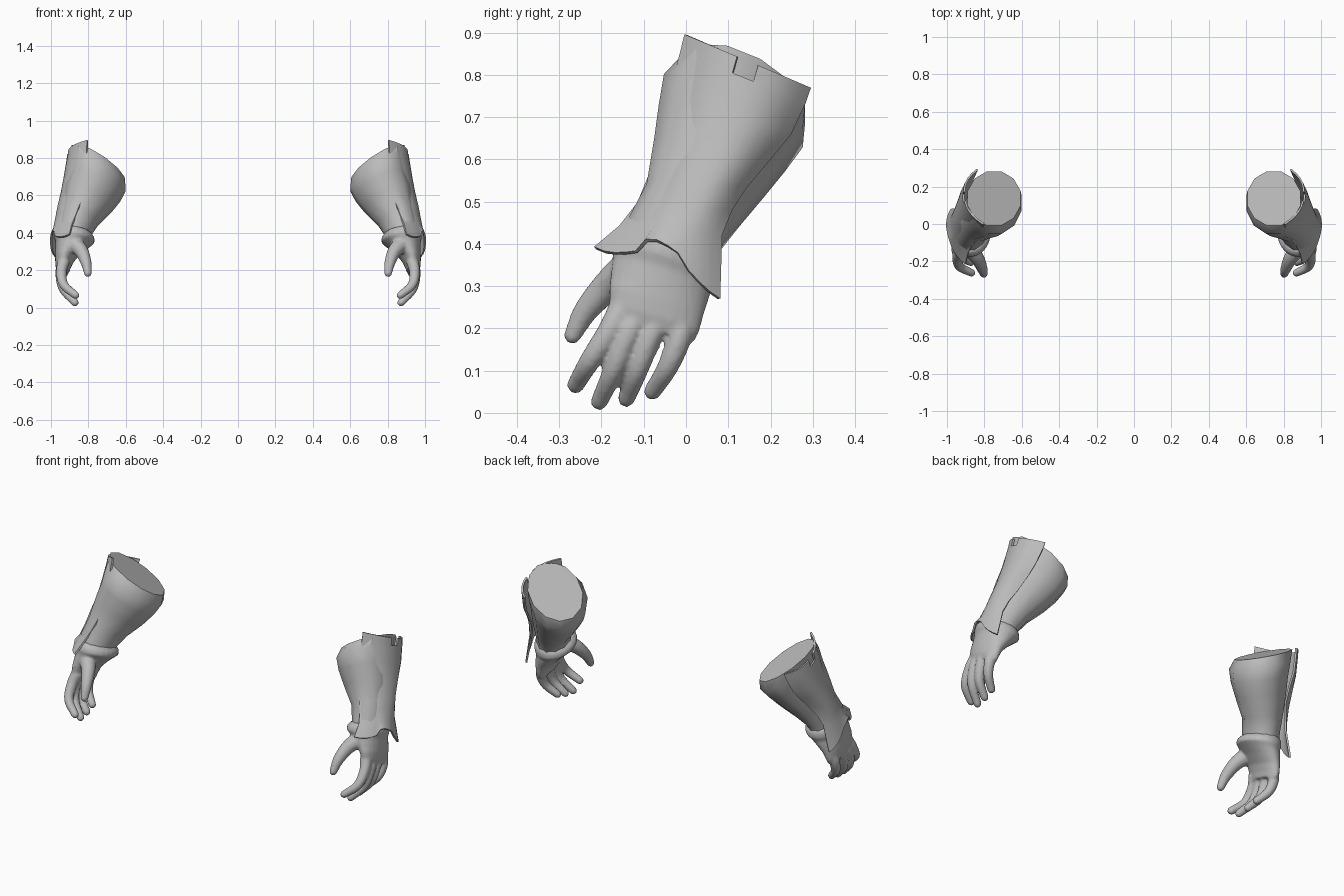
import bpy, bmesh, math
from mathutils import Vector

if "Cube" in bpy.data.objects:
    bpy.data.objects.remove(bpy.data.objects["Cube"])

grey = bpy.data.materials.new("plain_grey")
grey.diffuse_color = (0.5, 0.5, 0.5, 1)
grey.use_nodes = True
grey.node_tree.nodes["Principled BSDF"].inputs["Base Color"].default_value = grey.diffuse_color


def finish(name, bm, mods=(), angle=40):
    """Turn a bmesh into a mirrored, smooth shaded object."""
    bmesh.ops.recalc_face_normals(bm, faces=bm.faces)
    me = bpy.data.meshes.new(name)
    bm.to_mesh(me)
    bm.free()
    me.materials.append(grey)
    ob = bpy.data.objects.new(name, me)
    bpy.context.collection.objects.link(ob)
    bpy.ops.object.select_all(action='DESELECT')
    bpy.context.view_layer.objects.active = ob
    ob.select_set(True)
    for kind, settings in mods:
        m = ob.modifiers.new(kind.title(), kind)
        for k, v in settings.items():
            setattr(m, k, v)
    ob.modifiers.new("Mirror", 'MIRROR').use_mirror_merge = False
    for m in list(ob.modifiers):
        bpy.ops.object.modifier_apply(modifier=m.name)
    bpy.ops.object.shade_smooth_by_angle(angle=math.radians(angle))
    return ob


def loft(bm, rings):
    """Skin a list of point rings and close both ends."""
    loops = [[bm.verts.new(p) for p in r] for r in rings]
    n = len(loops[0])
    for a, b in zip(loops, loops[1:]):
        for i in range(n):
            j = (i + 1) % n
            bm.faces.new((a[i], a[j], b[j], b[i]))
    bm.faces.new(loops[0])
    bm.faces.new(loops[-1])


def slanted(cx, cy, cz, rx, ry, a, b, n):
    """Ellipse seen from above, dropping by a towards the inside, b towards the back."""
    pts = []
    for i in range(n):
        t = 2 * math.pi * (i + 0.5) / n
        dx, dy = rx * math.cos(t), ry * math.sin(t)
        pts.append((cx + dx, cy + dy, cz + a * dx - b * dy))
    return pts


def tube(bm, path, r0, r1, n=12):
    """Tapered finger with a rounded tip, along a smoothed path."""
    p = [Vector(q) for q in path]
    p = [2 * p[0] - p[1]] + p + [2 * p[-1] - p[-2]]
    pts = []
    for k in range(1, len(p) - 2):
        for s in range(4):
            t = s / 4
            pts.append(0.5 * (2 * p[k] + (p[k + 1] - p[k - 1]) * t
                       + (2 * p[k - 1] - 5 * p[k] + 4 * p[k + 1] - p[k + 2]) * t * t
                       + (3 * p[k] - p[k - 1] - 3 * p[k + 1] + p[k + 2]) * t ** 3))
    pts.append(p[-2])
    radii = [r0 + (r1 - r0) * i / (len(pts) - 1) for i in range(len(pts))]
    d = (pts[-1] - pts[-2]).normalized()
    for ang in (30, 55, 78):
        pts.append(p[-2] + d * r1 * math.sin(math.radians(ang)))
        radii.append(r1 * math.cos(math.radians(ang)))
    rings = []
    for i, c in enumerate(pts):
        d = (pts[min(i + 1, len(pts) - 1)] - pts[max(i - 1, 0)]).normalized()
        u = d.cross(Vector((0, 1, 0))).normalized()
        v = d.cross(u)
        rings.append([c + radii[i] * (u * math.cos(2 * math.pi * j / n)
                                      + v * math.sin(2 * math.pi * j / n)) for j in range(n)])
    loft(bm, rings)


# forearm: flat cut at the elbow, narrowing to the wrist
bm = bmesh.new()
loft(bm, [slanted(*r, 12) for r in (
    (.748, .137, .768, .147, .150, .60, .40),
    (.745, .112, .715, .148, .170, .55, .40),
    (.765, .085, .650, .140, .155, .50, .40),
    (.800, .055, .580, .125, .135, .50, .40),
    (.845, .015, .490, .098, .112, .45, .38),
    (.872, -.030, .420, .088, .108, .35, .35),
    (.880, -.045, .370, .085, .108, .20, .30))])
finish("forearm", bm)

# glove: palm with wrist cuff, thumb and four fingers fused together
bm = bmesh.new()
loft(bm, [slanted(*r, .1, .3, 24) for r in (
    (.876, -.040, .405, .088, .108),
    (.874, -.045, .385, .106, .122),
    (.874, -.050, .362, .108, .126),
    (.885, -.055, .338, .090, .118),
    (.902, -.060, .310, .074, .116),
    (.925, -.070, .265, .053, .112),
    (.935, -.075, .225, .042, .107),
    (.936, -.080, .195, .033, .098))])
fingers = (
    ((.930, -.150, .250), (.944, -.180, .195), (.932, -.228, .122), (.868, -.261, .066)),
    ((.932, -.110, .240), (.948, -.137, .185), (.934, -.172, .100), (.872, -.205, .027)),
    ((.934, -.060, .235), (.948, -.085, .180), (.934, -.115, .100), (.878, -.141, .034)),
    ((.930, -.010, .230), (.946, -.018, .170), (.934, -.045, .105), (.885, -.079, .051)))
for path in fingers:
    tube(bm, path, .033, .021)
tube(bm, ((.875, -.135, .340), (.836, -.185, .300), (.812, -.238, .240), (.803, -.268, .184)), .046, .021)
finish("glove", bm, (('REMESH', dict(mode='VOXEL', voxel_size=.007)),
                     ('SMOOTH', dict(factor=.5, iterations=4))), 60)

# arm guard: curved plate over the outside, notched on top, flared at the wrist
# each row: front edge, back edge, outward bulge
rows = (
    ((.805, .000, .895), (.837, .292, .770), .085),
    ((.806, -.010, .853), (.843, .280, .735), .086),
    ((.812, -.038, .750), (.860, .245, .660), .088),
    ((.822, -.062, .640), (.872, .195, .600), .092),
    ((.840, -.085, .560), (.892, .140, .535), .090),
    ((.865, -.112, .495), (.920, .105, .480), .074),
    ((.887, -.155, .440), (.942, .082, .420), .063))
hem = (.390, .380, .377, .378, .381, .408, .407, .395, .378, .337, .310, .287, .270)
cols = len(hem)
bm = bmesh.new()
grid = []
for front, back, bulge in rows:
    f, b = Vector(front), Vector(back)
    grid.append([bm.verts.new(f.lerp(b, k / 12) + Vector((bulge * (1 - abs(k / 6 - 1) ** 2.5), 0, 0)))
                 for k in range(cols)])
grid.append([bm.verts.new((.900 + .076 * k / 12 + .052 * (1 - abs(k / 6 - 1) ** 2.5),
                           -.215 + .293 * k / 12, z)) for k, z in enumerate(hem)])
for r in range(len(grid) - 1):
    for k in range(cols - 1):
        if r == 0 and k in (5, 6):      # notch in the top edge
            continue
        bm.faces.new((grid[r][k], grid[r][k + 1], grid[r + 1][k + 1], grid[r + 1][k]))
finish("arm_guard", bm, (('SOLIDIFY', dict(thickness=.010, offset=0)),), 40)
